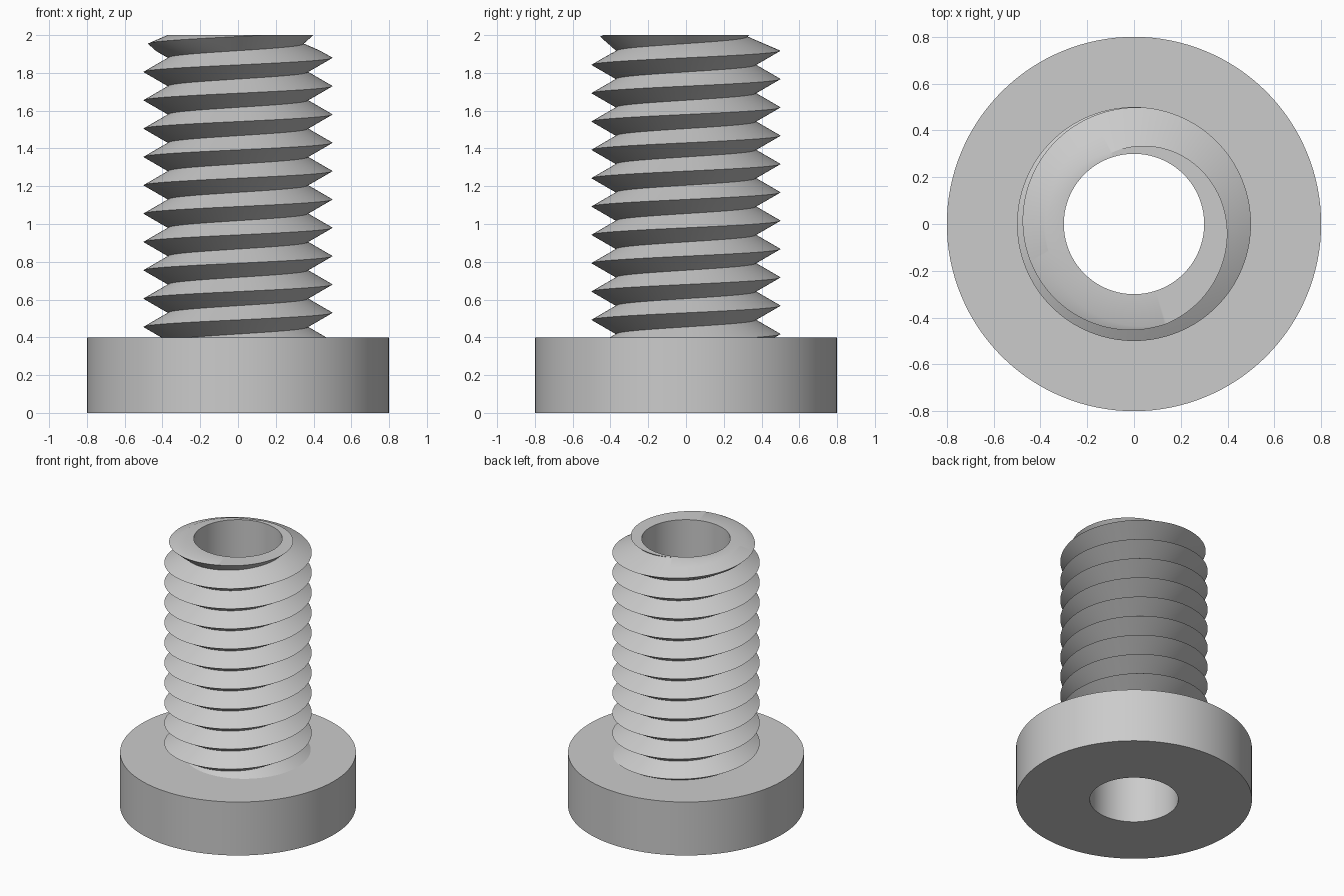
import bpy, bmesh, math
from mathutils import Vector

if "Cube" in bpy.data.objects:
    bpy.data.objects.remove(bpy.data.objects["Cube"])

SEG = 128                    # sides around the axis
PITCH, CREST, ROOT = 0.15, 0.5, 0.37
BORE, HEAD_R, HEAD_H, TOP = 0.3, 0.8, 0.4, 2.0
STEP = 4                     # rows per thread turn: crest, flank, root, flank
TURNS = 13

steel = bpy.data.materials.new("plain grey")
steel.diffuse_color = (0.6, 0.6, 0.6, 1)
steel.use_nodes = True
steel.node_tree.nodes["Principled BSDF"].inputs["Base Color"].default_value = steel.diffuse_color


def finish(name, bm):
    bmesh.ops.recalc_face_normals(bm, faces=bm.faces)
    mesh = bpy.data.meshes.new(name)
    bm.to_mesh(mesh)
    bm.free()
    mesh.materials.append(steel)
    obj = bpy.data.objects.new(name, mesh)
    bpy.context.collection.objects.link(obj)
    bpy.ops.object.select_all(action='DESELECT')
    obj.select_set(True)
    bpy.context.view_layer.objects.active = obj
    bpy.ops.object.shade_smooth_by_angle(angle=math.radians(30))
    return obj


def extrude_ring(bm, edges, radius, z):
    """Extrude a ring of edges and move it to a circle at the given height."""
    geom = bmesh.ops.extrude_edge_only(bm, edges=edges)["geom"]
    for v in geom:
        if isinstance(v, bmesh.types.BMVert):
            d = Vector((v.co.x, v.co.y, 0)).normalized() * radius
            v.co = (d.x, d.y, z)
    return [e for e in geom if isinstance(e, bmesh.types.BMEdge) and e.is_boundary]


# Head: flat disc with a through hole
bm = bmesh.new()
ring = bmesh.ops.create_circle(bm, segments=SEG, radius=BORE)["verts"]
edges = list(bm.edges)
for v in ring:
    v.co.z = HEAD_H
for radius, z in ((BORE, 0), (HEAD_R, 0), (HEAD_R, HEAD_H), (BORE, HEAD_H)):
    edges = extrude_ring(bm, edges, radius, z)
bmesh.ops.remove_doubles(bm, verts=bm.verts, dist=1e-5)
finish("head", bm)

# Threaded shaft: helical grid, narrowing slightly at the tip
bm = bmesh.new()
rows = STEP * TURNS
grid = []
for i in range(SEG):
    a = 2 * math.pi * i / SEG
    column = []
    for k in range(rows + STEP + 1):
        z = 0.23 + PITCH * (i / SEG + k / STEP)
        r = ROOT + (CREST - ROOT) * abs(k % STEP - STEP / 2) / (STEP / 2)
        r -= 0.6 * max(0, z - 1.915)
        column.append(bm.verts.new((r * math.cos(a), r * math.sin(a), z)))
    grid.append(column)
for i in range(SEG):
    shift = STEP if i == SEG - 1 else 0      # each turn joins the next one up
    nxt = grid[(i + 1) % SEG]
    for k in range(rows):
        bm.faces.new((grid[i][k], nxt[k + shift], nxt[k + 1 + shift], grid[i][k + 1]))

# Trim level with the head and the tip
for z, up in ((HEAD_H, -1), (TOP, 1)):
    bmesh.ops.bisect_plane(bm, geom=bm.verts[:] + bm.edges[:] + bm.faces[:], dist=1e-6,
                           plane_co=(0, 0, z), plane_no=(0, 0, up), clear_outer=True)
bmesh.ops.delete(bm, geom=[v for v in bm.verts if not v.link_faces], context='VERTS')

# Tip rim and bore wall
rim = [e for e in bm.edges if e.is_boundary and all(v.co.z > TOP - 1e-4 for v in e.verts)]
inner = extrude_ring(bm, rim, BORE, TOP)
extrude_ring(bm, inner, BORE, HEAD_H)
finish("threaded_shaft", bm)
